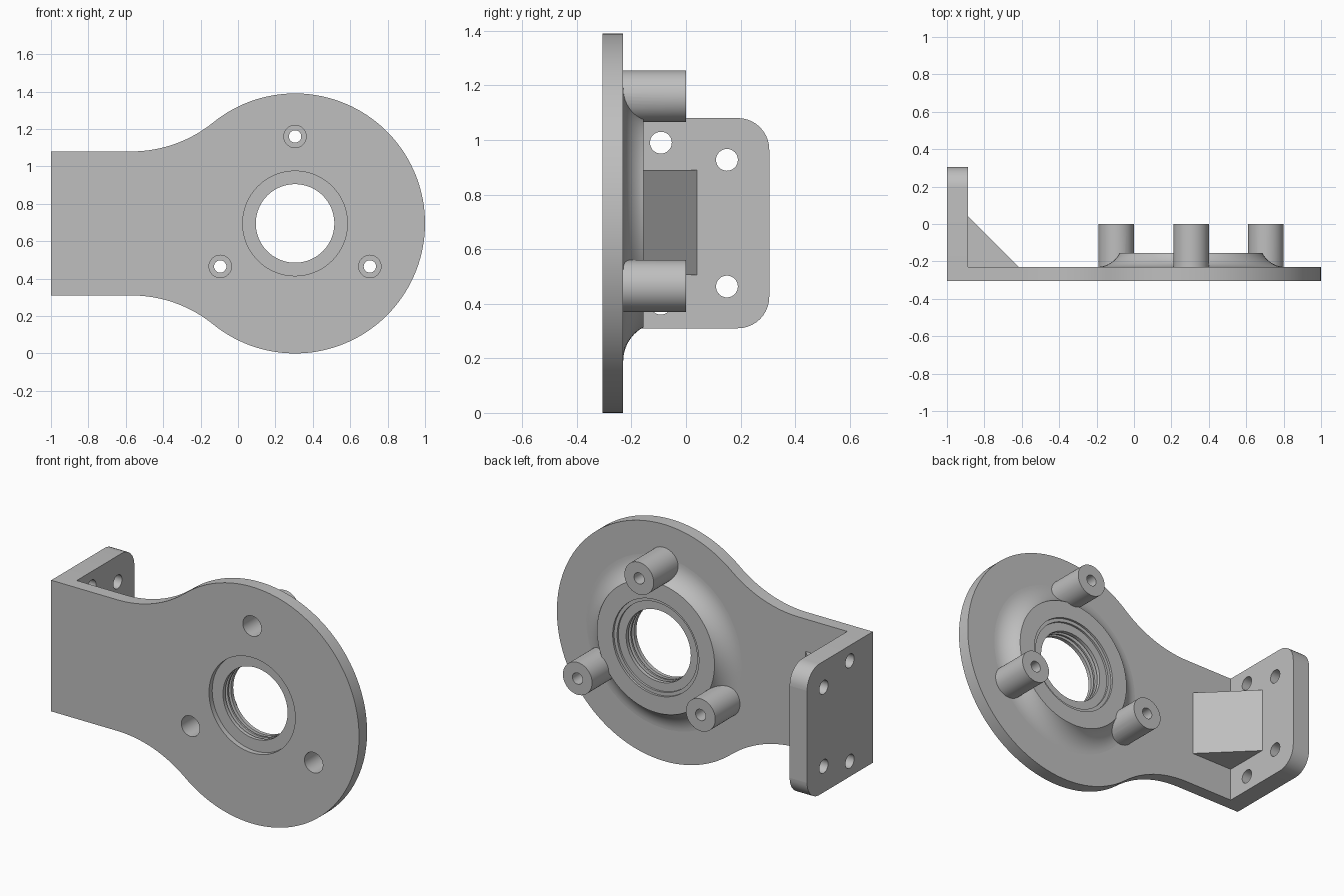
import bpy, bmesh
from math import sin, cos, radians, tau
from mathutils import Vector

cube = bpy.data.objects.get("Cube")
if cube:
    bpy.data.objects.remove(cube, do_unlink=True)

grey = bpy.data.materials.new("machined_grey")
grey.use_nodes = True
colour = (0.52, 0.52, 0.52, 1)
grey.diffuse_color = colour
grey.node_tree.nodes["Principled BSDF"].inputs["Base Color"].default_value = colour

CX, CZ = 0.305, 0.695            # centre of the round head
R = 0.695                        # head radius, also the neck fillet radius
FRONT, BACK, HUB = -0.305, -0.23, -0.155
LOW, HIGH = 0.31, 1.08           # height range of the arm


def finish(name, bm):
    bmesh.ops.recalc_face_normals(bm, faces=bm.faces)
    mesh = bpy.data.meshes.new(name)
    bm.to_mesh(mesh)
    bm.free()
    obj = bpy.data.objects.new(name, mesh)
    bpy.context.collection.objects.link(obj)
    mesh.materials.append(grey)
    return obj


def arc(cx, cy, r, start, end, n):
    angles = [radians(start + (end - start) * i / n) for i in range(n + 1)]
    return [(cx + r * cos(a), cy + r * sin(a)) for a in angles]


def prism(name, points, axis, lo, hi):
    """Extrude a 2D outline along the x, y or z axis."""
    place = {"x": lambda a, b, t: (t, a, b),
             "y": lambda a, b, t: (a, t, b),
             "z": lambda a, b, t: (a, b, t)}[axis]
    bm = bmesh.new()
    base = bm.faces.new([bm.verts.new(place(a, b, lo)) for a, b in points])
    ext = bmesh.ops.extrude_face_region(bm, geom=[base])["geom"]
    shift = Vector(place(0, 0, hi - lo))
    bmesh.ops.translate(bm, vec=shift,
                        verts=[v for v in ext if isinstance(v, bmesh.types.BMVert)])
    return finish(name, bm)


def lathe(name, profile, x, z, n):
    """Revolve (radius, y) points about a line along y and cap both ends."""
    bm = bmesh.new()
    rings = [[bm.verts.new((x + r * cos(tau * i / n), y, z + r * sin(tau * i / n)))
              for i in range(n)] for r, y in profile]
    for a, b in zip(rings, rings[1:]):
        for i in range(n):
            j = (i + 1) % n
            bm.faces.new((a[i], a[j], b[j], b[i]))
    bm.faces.new(rings[0])
    bm.faces.new(rings[-1])
    return finish(name, bm)


def combine(target, tool, operation):
    mod = target.modifiers.new(operation.lower(), "BOOLEAN")
    mod.operation, mod.solver, mod.object = operation, "EXACT", tool
    bpy.context.view_layer.objects.active = target
    bpy.ops.object.modifier_apply(modifier=mod.name)
    bpy.data.objects.remove(tool, do_unlink=True)


# Face plate: round head blending into a straight arm
neck_x = -0.57
tangent = 129
outline = arc(CX, CZ, R, -tangent, tangent, 96)
outline += arc(neck_x, HIGH + R, R, tangent - 180, -90, 16)[1:]
outline += [(-1, HIGH), (-1, LOW)]
outline += arc(neck_x, LOW - R, R, 90, 180 - tangent, 16)[:-1]
bracket = prism("mounting_bracket", outline, "y", FRONT, BACK)

# End flange with two rounded corners
corner = 0.115
edge = -FRONT - corner
flange = [(FRONT, LOW)]
flange += arc(edge, LOW + corner, corner, -90, 0, 10)
flange += arc(edge, HIGH - corner, corner, 0, 90, 10)
flange += [(FRONT, HIGH)]
combine(bracket, prism("end_flange", flange, "x", -1, -0.887), "UNION")

# Solid gusset in the corner
gusset = [(-0.615, BACK), (-0.887, 0.04), (-0.95, 0.04), (-0.95, -0.27), (-0.615, -0.27)]
combine(bracket, prism("gusset", gusset, "z", 0.505, 0.89), "UNION")

# Raised hub with a concave flared foot
hub = [(0.505, BACK - 0.03)] + arc(0.505, BACK + 0.14, 0.14, -90, -153.2, 10)
hub[-1] = (0.382, HUB)
combine(bracket, lathe("hub", hub, CX, CZ, 96), "UNION")

# Three standoffs on the back
spots = [(CX, 1.16), (CX - 0.4, 0.465), (CX + 0.4, 0.465)]
for x, z in spots:
    combine(bracket, lathe("standoff", [(0.095, -0.27), (0.095, 0)], x, z, 48), "UNION")

# Stepped and grooved centre bore
seat, throat, groove = 0.28, 0.21, 0.235
bore = [(seat, -0.4), (seat, -0.275), (throat, -0.275)]
for y in (-0.253, -0.222):
    bore += [(throat, y), (groove, y + 0.004), (groove, y + 0.016), (throat, y + 0.02)]
bore += [(throat, -0.18), (0.26, -0.18), (0.26, -0.168), (seat, -0.168), (seat, -0.1)]
combine(bracket, lathe("bore_cutter", bore, CX, CZ, 96), "DIFFERENCE")

# Counterbored screw holes through the standoffs
for x, z in spots:
    hole = [(0.06, -0.4), (0.06, -0.08), (0.033, -0.08), (0.033, 0.1)]
    combine(bracket, lathe("screw_cutter", hole, x, z, 32), "DIFFERENCE")

# Four holes through the flange
for y, dz in ((0.15, 0.232), (-0.092, 0.295)):
    for side in (-1, 1):
        pin = prism("flange_cutter", arc(y, CZ + side * dz, 0.04, 0, 348.75, 31),
                    "x", -1.1, -0.8)
        combine(bracket, pin, "DIFFERENCE")

# Merge coplanar seams, then smooth only the curved faces
bm = bmesh.new()
bm.from_mesh(bracket.data)
bmesh.ops.remove_doubles(bm, verts=bm.verts, dist=0.0001)
bmesh.ops.dissolve_limit(bm, angle_limit=radians(0.3), verts=bm.verts, edges=bm.edges)
bm.to_mesh(bracket.data)
bm.free()
bpy.ops.object.select_all(action="DESELECT")
bracket.select_set(True)
bpy.context.view_layer.objects.active = bracket
bpy.ops.object.shade_smooth_by_angle(angle=radians(30))
for face in bracket.data.polygons:
    if abs(face.normal.y) > 0.9999 or (abs(face.normal.x) > 0.9999 and face.area > 0.05):
        face.use_smooth = False
